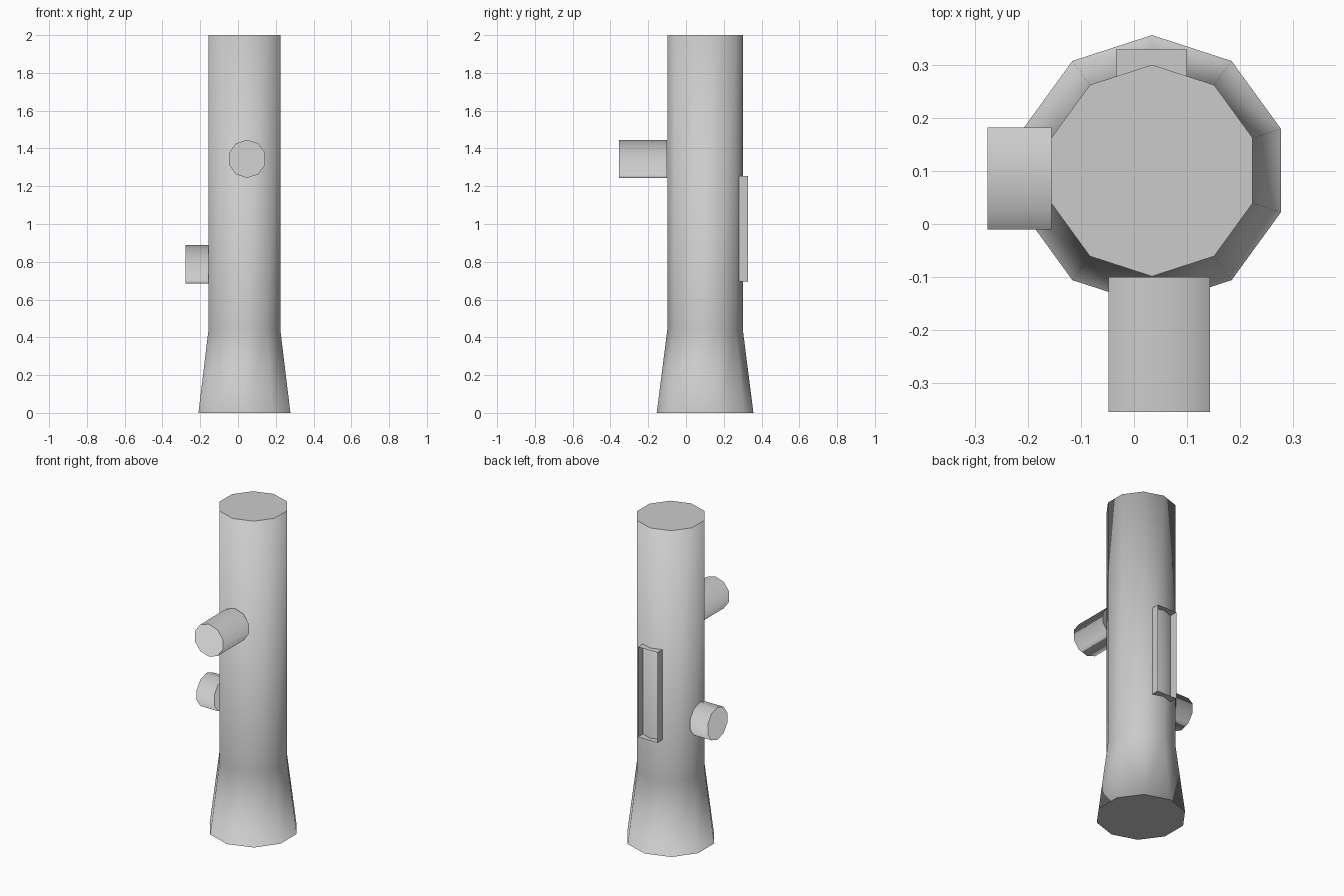
import bpy, bmesh, math
from mathutils import Matrix, Vector

cube = bpy.data.objects.get("Cube")
if cube:
    bpy.data.objects.remove(cube)

GREY = (0.6, 0.6, 0.6, 1)
mat = bpy.data.materials.new("plain_grey")
mat.use_nodes = True
mat.diffuse_color = GREY
mat.node_tree.nodes["Principled BSDF"].inputs["Base Color"].default_value = GREY


def finish(name, bm, smooth):
    bmesh.ops.recalc_face_normals(bm, faces=bm.faces)
    for f in bm.faces:
        f.smooth = smooth
    me = bpy.data.meshes.new(name)
    bm.to_mesh(me)
    bm.free()
    me.materials.append(mat)
    ob = bpy.data.objects.new(name, me)
    bpy.context.collection.objects.link(ob)
    return ob


def lathe(name, start, direction, profile, sides=10):
    """Ten-sided solid swept along direction from (distance, radius) pairs."""
    d = Vector(direction)
    up = Vector((0, 1, 0)) if d.z else Vector((0, 0, 1))
    side = d.cross(up)
    bm = bmesh.new()
    rings = []
    for dist, r in profile:
        ring = []
        for i in range(sides):
            a = math.tau * i / sides
            ring.append(bm.verts.new(Vector(start) + d * dist
                                     + (up * math.cos(a) + side * math.sin(a)) * r))
        rings.append(ring)
    for a, b in zip(rings, rings[1:]):
        for i in range(sides):
            j = (i + 1) % sides
            bm.faces.new((a[i], a[j], b[j], b[i]))
    bm.faces.new(rings[0])
    bm.faces.new(rings[-1])
    caps = [f for f in bm.faces if len(f.verts) == sides]
    bmesh.ops.inset_individual(bm, faces=caps, thickness=profile[-1][1] * 0.15)
    return finish(name, bm, True)


# Trunk with a flared foot
lathe("trunk", (0.034, 0.101, 0), (0, 0, 1), [(0, 0.256), (0.44, 0.2), (2, 0.2)])

# Two cut branch stubs resting against the trunk
lathe("front_branch", (0.048, -0.1, 1.345), (0, -1, 0), [(0, 0.101), (0.255, 0.101)])
lathe("side_branch", (-0.156, 0.086, 0.787), (-1, 0, 0), [(0, 0.101), (0.121, 0.101)])

# Open rectangular frame on the back of the trunk
bm = bmesh.new()
bmesh.ops.create_cube(bm, size=1, matrix=Matrix.Translation((0.033, 0.302, 0.975))
                      @ Matrix.Diagonal((0.134, 0.055, 0.56, 1)))
bmesh.ops.delete(bm, geom=[f for f in bm.faces if abs(f.normal.y) > 0.9],
                 context='FACES_ONLY')
finish("back_frame", bm, False)
